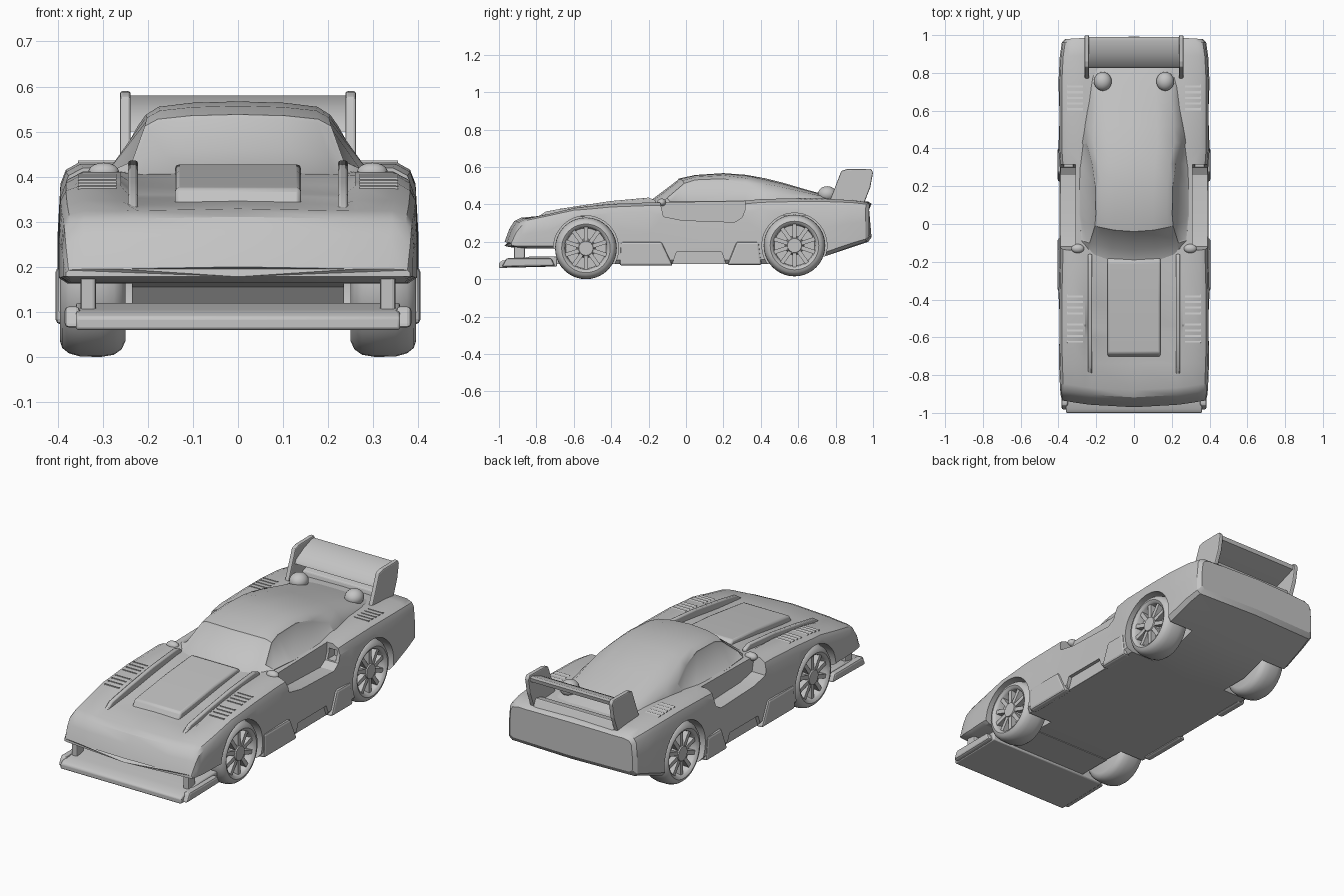
import bpy, bmesh, math
from mathutils import Matrix, Vector

if "Cube" in bpy.data.objects:
    bpy.data.objects.remove(bpy.data.objects["Cube"])

grey = bpy.data.materials.new("plain grey")
grey.use_nodes = True
COLOUR = (0.55, 0.55, 0.55, 1)
grey.diffuse_color = COLOUR
grey.node_tree.nodes["Principled BSDF"].inputs["Base Color"].default_value = COLOUR


def finish(name, bm, bevel=0):
    bmesh.ops.recalc_face_normals(bm, faces=bm.faces)
    mesh = bpy.data.meshes.new(name)
    bm.to_mesh(mesh)
    bm.free()
    mesh.materials.append(grey)
    obj = bpy.data.objects.new(name, mesh)
    bpy.context.collection.objects.link(obj)
    if bevel:
        mod = obj.modifiers.new("Bevel", "BEVEL")
        mod.width = bevel
        mod.segments = 2
    return obj


def smooth(obj, angle=38):
    bpy.ops.object.select_all(action="DESELECT")
    obj.select_set(True)
    bpy.context.view_layer.objects.active = obj
    bpy.ops.object.shade_smooth_by_angle(angle=math.radians(angle))


def prism(name, outline, x0, x1, bevel=0):
    """Side-view (y, z) outline extruded across x."""
    bm = bmesh.new()
    face = bm.faces.new([bm.verts.new((x0, y, z)) for y, z in outline])
    new = bmesh.ops.extrude_face_region(bm, geom=[face])["geom"]
    bmesh.ops.translate(bm, vec=(x1 - x0, 0, 0),
                        verts=[v for v in new if isinstance(v, bmesh.types.BMVert)])
    return finish(name, bm, bevel)


def pair(name, outline, x0, x1, bevel=0):
    return [prism(f"{side}_{name}", outline, s * x0, s * x1, bevel)
            for side, s in (("left", 1), ("right", -1))]


def box(y0, y1, z0, z1):
    return [(y0, z0), (y1, z0), (y1, z1), (y0, z1)]


def loft(sections):
    """Join mirrored half sections; returns the mesh and its faces by row."""
    bm = bmesh.new()
    rings = []
    for half in sections:
        ring = half + [(-x, y, z) for x, y, z in half[-2:0:-1]]
        rings.append([bm.verts.new(p) for p in ring])
    n = len(rings[0])
    rows = [[bm.faces.new((a[j], a[(j + 1) % n], b[(j + 1) % n], b[j]))
             for j in range(n)] for a, b in zip(rings, rings[1:])]
    bm.faces.new(rings[0])
    bm.faces.new(rings[-1][::-1])
    return bm, rows


# Lower body stations: y, half width, underside, fender top, centre top
BODY = [(-.97, .382, .178, .195, .196), (-.945, .388, .172, .262, .264),
        (-.918, .391, .168, .305, .307), (-.88, .393, .165, .324, .325),
        (-.74, .397, .165, .347, .338), (-.6, .4, .155, .38, .352),
        (-.54, .4, .085, .388, .36), (-.4, .4, .08, .402, .38),
        (-.2, .395, .08, .41, .405), (.3, .393, .08, .418, .42),
        (.4, .4, .08, .428, .425), (.6, .4, .08, .433, .43),
        (.75, .4, .125, .43, .425), (.9, .393, .175, .422, .415),
        (.975, .382, .2, .412, .41), (.992, .365, .225, .398, .4)]


def body_section(y, w, zb, zs, zc):
    h = zs - zb
    half = [(0, zb), (w * .95, zb), (w, zb + .07 * h), (w, zb + .5 * h),
            (w - .006, zb + .85 * h), (w - .018, zb + .95 * h), (w - .05, zs),
            (.26, zs), (.225, zc), (0, zc + .004)]
    curve = .25 if y < -.85 else -.1 if y > .88 else 0
    return [(x, y + curve * x * x, z) for x, z in half]


body = finish("lower_body", loft([body_section(*s) for s in BODY])[0])

# Cut wheel arches, door recesses, sill notches and intakes
WHEELS = [("front", -.535, .165, .174), ("rear", .58, .18, .174)]
cutters = []
for _, wy, wz, r in WHEELS:
    arch = [(wy + r * math.cos(k * math.pi / 20), wz + r * math.sin(k * math.pi / 20))
            for k in range(40)]
    cutters += pair("arch_cutter", arch, .235, .5)
cutters += pair("door_cutter", [(-.16, .5), (-.12, .335), (-.02, .315), (.26, .305),
                                (.3, .33), (.315, .37), (.315, .5)], .31, .5)
cutters += pair("notch_cutter", [(-.09, .04), (-.05, .145), (.19, .145), (.23, .04)], .375, .5)
cutters += pair("intake_cutter", box(.28, .36, .335, .39), .322, .37)
for cutter in cutters:
    cutter.hide_render = True
    mod = body.modifiers.new("Cut", "BOOLEAN")
    mod.operation = "DIFFERENCE"
    mod.solver = "EXACT"
    mod.object = cutter
    bpy.context.view_layer.objects.active = body
    bpy.ops.object.modifier_apply(modifier=mod.name)
for cutter in cutters:
    bpy.data.objects.remove(cutter)
smooth(body, 32)

# Cabin stations: y, base half width, shoulder half width, roof height, shoulder drop
CABIN = [(-.21, .27, .25, .41, .028), (-.14, .28, .235, .462, .028),
         (-.04, .29, .207, .538, .026), (.05, .295, .202, .557, .026),
         (.2, .295, .205, .567, .03), (.32, .293, .222, .558, .045),
         (.43, .287, .25, .538, .075), (.52, .272, .245, .515, .06),
         (.65, .252, .23, .477, .04), (.8, .238, .222, .436, .02),
         (.87, .23, .215, .412, .015)]


def cabin_section(y, wb, wr, zr, drop):
    belt = min(.415, zr - drop - .015)
    half = [(0, .34), (wb, .34), (wb - .003, belt), (wr, zr - drop),
            (wr * .86, zr - drop * .4), (wr * .5, zr - drop * .1), (0, zr)]
    curve = .7 if y < 0 else 0
    return [(x, y + curve * x * x, z) for x, z in half]


bm, rows = loft([cabin_section(*s) for s in CABIN])
bmesh.ops.recalc_face_normals(bm, faces=bm.faces)
panes = [[row[2] for row in rows[1:6]], [row[9] for row in rows[1:6]],
         [f for row in rows[:2] for f in row[3:9]]]
for pane in panes:
    bmesh.ops.inset_region(bm, faces=pane, thickness=.008, depth=-.004,
                           use_even_offset=True)
smooth(finish("cabin", bm))

# Hood scoop and long fins
smooth(prism("hood_scoop", [(-.71, .33), (-.685, .375), (-.4, .412), (-.2, .428),
                            (-.14, .38)], -.14, .14, .01))
for fin in pair("hood_fin", [(-.81, .32), (-.75, .362), (-.6, .388), (-.4, .418),
                             (-.2, .436), (-.16, .42), (-.16, .36)], .222, .244, .006):
    smooth(fin)

# Front splitter with undertray, struts and end plates
smooth(prism("front_splitter", [(-1, .06), (-1, .088), (-.98, .1), (-.93, .105),
                                (-.84, .12), (-.69, .12), (-.69, .068)], -.36, .36, .006))
prism("front_undertray", box(-.72, -.5, .08, .115), -.235, .235)
pair("splitter_end", [(-.985, .065), (-.96, .112), (-.72, .112), (-.7, .07)], .35, .385, .01)
pair("splitter_strut", box(-.92, -.86, .08, .2), .315, .35, .008)

# Side sill flares
pair("front_sill", [(-.355, .072), (-.35, .2), (-.13, .2), (-.07, .072)], .36, .405, .012)
pair("rear_sill", [(.22, .075), (.27, .2), (.39, .2), (.405, .075)], .36, .405, .012)

# Rear wing
pair("wing_plate", [(.76, .4), (.8, .5), (.83, .578), (.86, .588), (.99, .59), (1, .57),
                    (.985, .49), (.95, .4)], .238, .262, .006)
smooth(prism("wing_blade", [(.825, .5), (.835, .52), (.9, .555), (.97, .58), (.99, .577),
                            (.985, .556), (.9, .525)], -.24, .24))
prism("wing_lower_bar", [(.88, .4), (.89, .44), (.94, .452), (.965, .4)], -.24, .24, .006)


def ball(name, centre, size):
    bm = bmesh.new()
    bmesh.ops.create_uvsphere(bm, u_segments=24, v_segments=14, radius=1)
    bmesh.ops.scale(bm, vec=size, verts=bm.verts)
    bmesh.ops.translate(bm, vec=centre, verts=bm.verts)
    smooth(finish(name, bm), 60)


# Deck domes and door mirrors
for side, s in (("left", 1), ("right", -1)):
    ball(side + "_deck_dome", (s * .165, .755, .455), (.047, .05, .042))
    ball(side + "_mirror", (s * .298, -.13, .41), (.034, .024, .021))


# Fender louvres follow the fender top
def fender_top(y):
    for a, b in zip(BODY, BODY[1:]):
        if a[0] <= y <= b[0]:
            return a[3] + (b[3] - a[3]) * (y - a[0]) / (b[0] - a[0])


slots = [-.62 + .03 * k for k in range(9) if k != 4] + [.61 + .03 * k for k in range(5)]
for y in slots:
    z = fender_top(y)
    pair("louvre", [(y - .01, z - .015), (y - .008, z + .003), (y + .01, z - .002),
                    (y + .01, z - .015)], .27, .355)

# Wheels: turned tyre and rim, with hub and ten spokes
TYRE = [(0, 0), (0, .13), (.008, .148), (.025, .16), (.055, .165), (.1, .164),
        (.125, .157), (.14, .145), (.145, .13), (.138, .118), (.13, .113),
        (.1, .108), (.1, 0)]


def wheel(name, side, y, z):
    bm = bmesh.new()
    verts = [bm.verts.new((x, 0, r)) for x, r in TYRE]
    edges = [bm.edges.new(e) for e in zip(verts, verts[1:])]
    bmesh.ops.spin(bm, geom=verts + edges, cent=(0, 0, 0), axis=(1, 0, 0),
                   angle=math.tau, steps=40)
    bmesh.ops.remove_doubles(bm, verts=bm.verts, dist=.0005)
    bmesh.ops.create_cone(bm, cap_ends=True, segments=20, radius1=.052, radius2=.038,
                          depth=.04, matrix=Matrix.Translation((.118, 0, 0))
                          @ Matrix.Rotation(math.pi / 2, 4, "Y"))
    for k in range(10):
        bmesh.ops.create_cube(bm, size=1, matrix=Matrix.Rotation(k * math.tau / 10, 4, "X")
                              @ Matrix.Translation((.117, 0, .075))
                              @ Matrix.Diagonal((.03, .022, .082, 1)))
    for v in bm.verts:
        v.co = Vector((side * (v.co.x + .25), v.co.y + y, v.co.z + z))
    smooth(finish(name, bm))


for end, y, z, _ in WHEELS:
    wheel(f"{end}_left_wheel", 1, y, z)
    wheel(f"{end}_right_wheel", -1, y, z)
